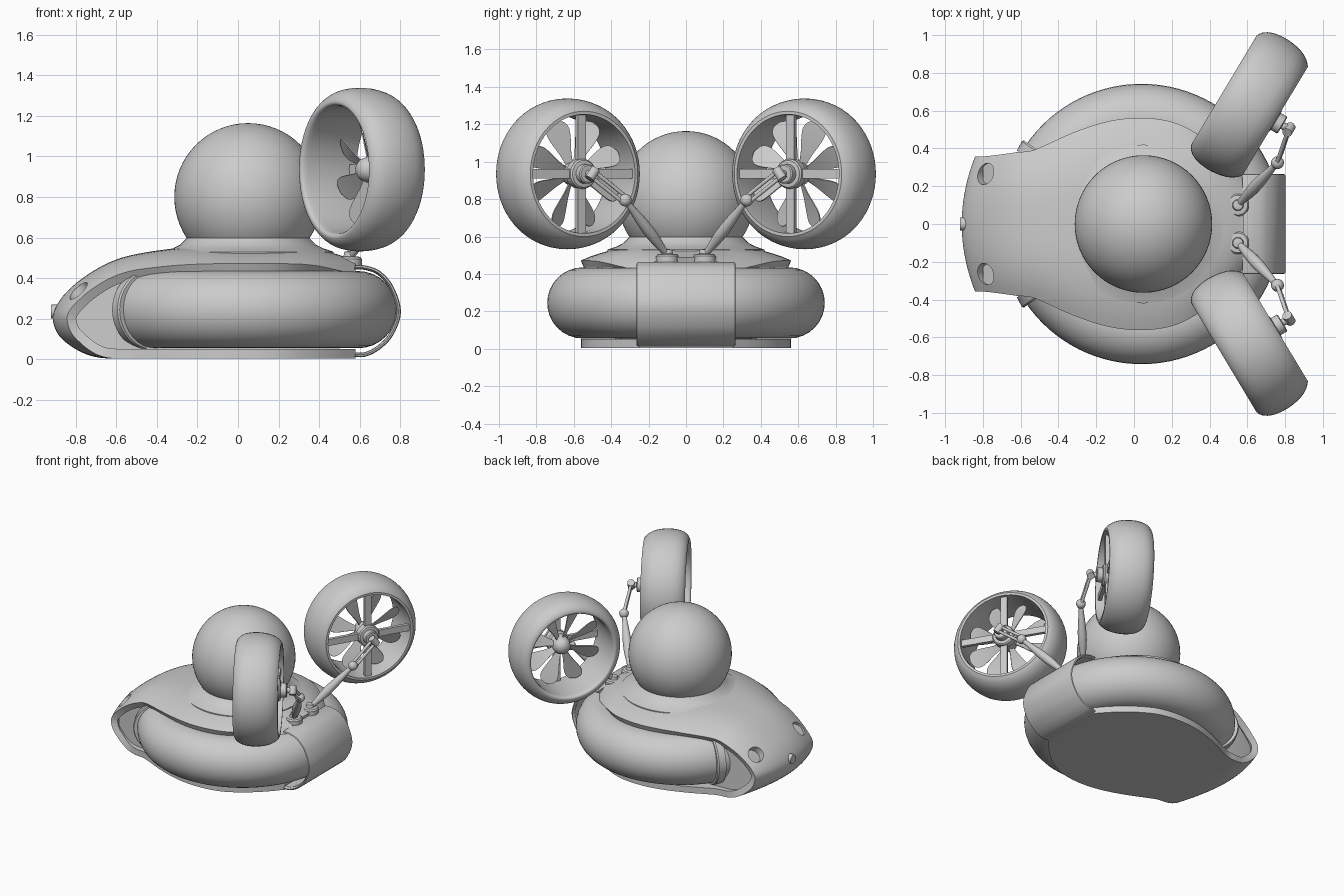
import bpy, bmesh, math
from mathutils import Vector, Matrix

if "Cube" in bpy.data.objects:
    bpy.data.objects.remove(bpy.data.objects["Cube"])


def finish(o, mirror=False, thick=0, cutter=None, angle=35):
    if thick:
        m = o.modifiers.new("thickness", 'SOLIDIFY')
        m.thickness, m.offset = thick, -1
    if cutter:
        m = o.modifiers.new("holes", 'BOOLEAN')
        m.object, m.operation, m.solver = cutter, 'DIFFERENCE', 'EXACT'
    if mirror:
        m = o.modifiers.new("mirror", 'MIRROR')
        m.use_axis = (False, True, False)
        m.use_mirror_merge = False
    bpy.ops.object.select_all(action='DESELECT')
    o.select_set(True)
    bpy.context.view_layer.objects.active = o
    bpy.ops.object.convert(target='MESH')
    bpy.ops.object.shade_smooth_by_angle(angle=math.radians(angle))
    return o


def mesh(name, verts, faces, fix=True):
    me = bpy.data.meshes.new(name)
    me.from_pydata([tuple(v) for v in verts], [], faces)
    if fix:
        bm = bmesh.new()
        bm.from_mesh(me)
        bmesh.ops.remove_doubles(bm, verts=bm.verts, dist=1e-5)
        bmesh.ops.recalc_face_normals(bm, faces=bm.faces)
        bm.to_mesh(me)
        bm.free()
    o = bpy.data.objects.new(name, me)
    bpy.context.collection.objects.link(o)
    return o


def smooth(pts, n=6):
    """Catmull-Rom curve through 2D points."""
    p = [Vector(q) for q in pts]
    p = [2 * p[0] - p[1]] + p + [2 * p[-1] - p[-2]]
    out = []
    for a, b, c, d in zip(p, p[1:], p[2:], p[3:]):
        for k in range(n):
            t = k / n
            out.append(0.5 * (2*b + (c-a)*t + (2*a-5*b+4*c-d)*t*t + (3*b-a-3*c+d)*t**3))
    return out + [p[-2]]


def lathe(name, prof, mat, seg=32, closed=False):
    """Spin (radius, height) points about the local z of mat."""
    n = len(prof)
    vs = [mat @ Vector((r*math.cos(2*math.pi*i/seg), r*math.sin(2*math.pi*i/seg), h))
          for i in range(seg) for r, h in prof]
    fs = [(i*n+j, (i+1) % seg*n+j, (i+1) % seg*n+(j+1) % n, i*n+(j+1) % n)
          for i in range(seg) for j in range(n if closed else n-1)]
    return mesh(name, vs, fs)


def along(p, q):
    p, q = Vector(p), Vector(q)
    return Matrix.Translation(p) @ (q-p).to_track_quat('Z', 'Y').to_matrix().to_4x4()


def rod(name, p, q, radii, seg=16):
    L = (Vector(q)-Vector(p)).length
    n = len(radii)-1
    prof = [(0, 0)] + [(r, L*i/n) for i, r in enumerate(radii)] + [(0, L)]
    return lathe(name, prof, along(p, q), seg)


def ball(name, c, r, seg=24):
    prof = [(r*math.sin(math.pi*i/seg), -r*math.cos(math.pi*i/seg)) for i in range(seg+1)]
    return lathe(name, prof, Matrix.Translation(c), seg*2)


def sheet(name, rows):
    n = len(rows[0])
    fs = [(i*n+j, i*n+j+1, (i+1)*n+j+1, (i+1)*n+j)
          for i in range(len(rows)-1) for j in range(n-1)]
    return mesh(name, [v for r in rows for v in r], fs, False)


def clamp(v):
    return max(0, min(1, v))


# Hull shell: deck, nose and floor wrapped as one C-shaped sheet
plan = smooth([(-.95, .355), (-.84, .36), (-.65, .38), (-.525, .395), (-.32, .485), (-.13, .545),
               (.05, .562), (.22, .535), (.36, .46), (.48, .36), (.58, .25)], 8)


def width(x):
    for a, b in zip(plan, plan[1:]):
        if a.x <= x <= b.x:
            return a.y + (b.y-a.y)*(x-a.x)/(b.x-a.x)
    return plan[0].y if x < 0 else plan[-1].y


side = smooth([(.58, .487), (.48, .52), (.36, .55), (.2, .557), (0, .557), (-.17, .555), (-.33, .545),
               (-.54, .51), (-.68, .455), (-.81, .365), (-.885, .28), (-.912, .2), (-.88, .115),
               (-.79, .045), (-.68, .008), (-.5, .004), (-.25, .004), (0, .004), (.25, .004),
               (.45, .004), (.58, .004)], 5)
rows = []
for p in side:
    w = width(p.x)
    row = []
    for j in range(-12, 13):
        t = j/12
        row.append((p.x + .07*t*t*clamp((-p.x-.5)/.35), w*t,
                    max(0.0, p.y) - .085*abs(t)**3*clamp((p.y-.2)/.35)))
    rows.append(row)
hull = sheet("hull_shell", rows)
cut = rod("lamp_cutter", (-.86, .265, .43), (-.755, .265, .30), [.057, .057], 32)
finish(cut, mirror=True)
cut.hide_render = True
finish(hull, thick=.048, cutter=cut)
bpy.data.objects.remove(cut)

# Inner body closing the sides of the nose
sec = [(-.80, .32, .14, .28), (-.7, .335, .05, .37), (-.55, .345, .04, .43),
       (-.35, .35, .04, .45), (.5, .25, .04, .44)]
vs = [v for x, w, b, t in sec for v in ((x, -w, b), (x, w, b), (x, w, t), (x, -w, t))]
fs = [(i*4+j, i*4+(j+1) % 4, i*4+4+(j+1) % 4, i*4+4+j) for i in range(4) for j in range(4)]
finish(mesh("inner_body", vs, fs + [(0, 1, 2, 3), (16, 17, 18, 19)]))

# Nose button
finish(rod("nose_button", (-.88, 0, .235), (-.922, 0, .235), [.036, .034], 20))

# Inflated side tube and its front collars
bpy.ops.mesh.primitive_torus_add(location=(.04, 0, .245), major_radius=.552, minor_radius=.19,
                                 major_segments=96, minor_segments=32)
tube = bpy.context.object
tube.name = "float_tube"
finish(tube)
a = math.radians(145)
mid = Vector((.04+.552*math.cos(a), .552*math.sin(a), .245))
tan = Vector((-math.sin(a), math.cos(a), 0))
m = along(mid - tan*.005, mid + tan*.07) @ Matrix.Diagonal((1, 1, 1, 1))
prof = [(.185, 0), (.212, 0), (.218, .01), (.212, .065), (.185, .065)]
collar = lathe("tube_collar", prof, m, 48, True)
for v in collar.data.vertices:
    v.co.z = .245 + (v.co.z-.245)*.93
finish(collar, mirror=True)

# Rear sleeve around the tube
prof = smooth([(.575, .012), (.63, .014), (.70, .05), (.765, .12), (.803, .235), (.765, .36),
               (.70, .435), (.63, .462), (.575, .464)], 5)
ys = (-.265, -.262, -.25, 0, .25, .262, .265)
ins = (.012, .004, 0, 0, 0, .004, .012)
c = Vector((.6, .238))
finish(sheet("rear_sleeve", [[(p.x - (p-c).normalized().x*k, y, p.y - (p-c).normalized().y*k)
                              for y, k in zip(ys, ins)] for p in prof]), thick=.022)

# Dome and its flared seat
finish(ball("dome", (.05, 0, .8), .364, 32))
finish(lathe("dome_seat", [(.2, .598), (.302, .598), (.315, .585), (.335, .565), (.37, .547),
                           (.42, .53), (.42, .5)], Matrix.Translation((.05, 0, 0)), 64))

# Ducted fans: local z is the fan axis, pointing backwards and inwards
s, k = math.sin(math.radians(59)), math.cos(math.radians(59))
C = Vector((.615, .625, .935))
F = Matrix(((k, 0, s, C.x), (s, 0, -k, C.y), (0, 1, 0, C.z), (0, 0, 0, 1)))
duct = smooth([(.312, -.12), (.318, -.152), (.335, -.162), (.365, -.145), (.39, -.105), (.402, -.045),
               (.401, .02), (.387, .085), (.362, .13), (.335, .155)], 3)
finish(lathe("fan_duct", duct + [Vector((.318, .155)), Vector((.312, .1))], F, 64, True), mirror=True)
finish(lathe("fan_hub", [(0, -.03), (.03, -.025), (.052, -.005), (.064, .03), (.066, .09), (.08, .1),
                         (.08, .145), (.072, .155), (.052, .158), (.052, .195), (.045, .2), (0, .2)],
             F, 32), mirror=True)

# Paddle blades
vs, fs = [], []
outline = smooth([(.05, .018), (.12, .032), (.2, .056), (.25, .062), (.285, .045), (.3, .008)], 3)
for b in range(8):
    R = F @ Matrix.Rotation(math.radians(22.5+45*b), 4, 'Z')
    for i, p in enumerate(outline):
        for sgn in (-1, 1):
            tw = math.radians(45 - 60*p.x)
            vs.append(R @ Vector((p.x, sgn*p.y*math.cos(tw), .04 + sgn*p.y*math.sin(tw))))
        if i:
            n = len(vs)
            fs.append((n-4, n-3, n-1, n-2))
finish(mesh("fan_blades", vs, fs, False), thick=.006, mirror=True)

# Straight support bars across the duct
vs, fs = [], []
for b in range(4):
    R = F @ Matrix.Rotation(math.radians(90*b), 4, 'Z')
    n = len(vs)
    vs += [R @ Vector((x, y, z)) for x in (.05, .325) for y, z in
           ((-.025, .11), (.025, .11), (.025, .135), (-.025, .135))]
    fs += [tuple(n+q for q in f) for f in ((0, 1, 5, 4), (1, 2, 6, 5), (2, 3, 7, 6), (3, 0, 4, 7),
                                           (0, 1, 2, 3), (4, 5, 6, 7))]
finish(mesh("fan_bars", vs, fs), mirror=True)

# Jointed arms holding the fans
base, elbow, top = Vector((.55, .10, .50)), Vector((.76, .325, .795)), Vector((.82, .50, .935))
finish(lathe("arm_base", [(0, .46), (.06, .46), (.06, .495), (.052, .505), (.03, .508), (.026, .53), (0, .535)],
             Matrix.Translation((.55, .10, 0)), 28), mirror=True)
finish(rod("lower_arm", base, elbow, [.016, .02, .027, .031, .031, .028, .023, .018, .016]), mirror=True)
finish(ball("elbow_joint", elbow, .034, 16), mirror=True)
off = (top-elbow).cross(Vector((s, -k, 0))).normalized()*.018
for i, sg in enumerate((-1, 1)):
    finish(rod("upper_arm_%d" % (i+1), elbow+off*sg, top+off*sg, [.011, .011], 12), mirror=True)
finish(rod("hub_joint", top-off*1.8, top+off*1.8, [.026, .026], 20), mirror=True)
finish(rod("hub_pin", F @ Vector((0, 0, .18)), top, [.02, .02], 16), mirror=True)
